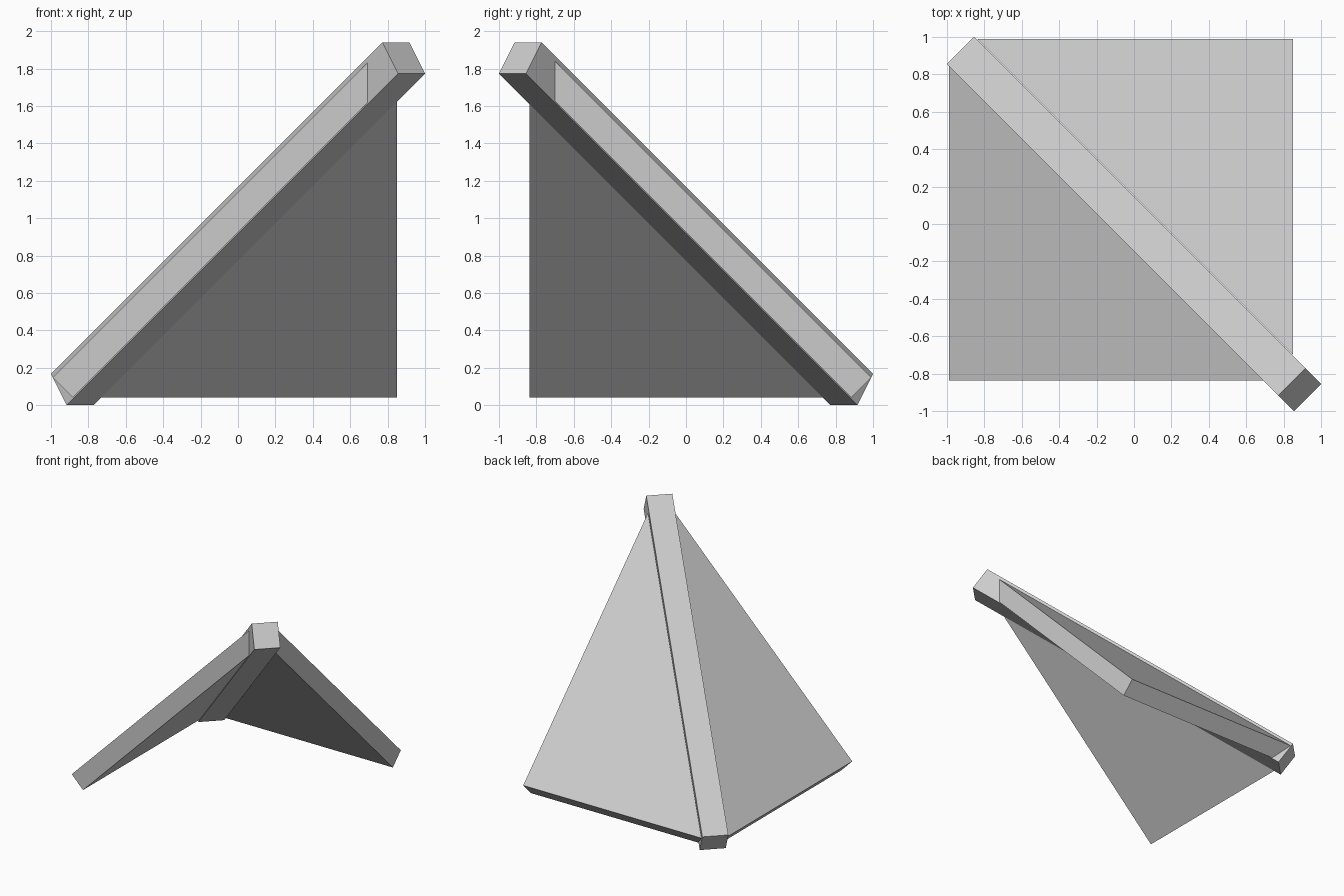
import bpy, bmesh
from mathutils import Vector, Matrix

if "Cube" in bpy.data.objects:
    bpy.data.objects.remove(bpy.data.objects["Cube"])


def make_object(name, verts):
    # Every part is a convex solid, so a hull of its corners is enough
    bm = bmesh.new()
    for v in verts:
        bm.verts.new(v)
    bmesh.ops.convex_hull(bm, input=bm.verts[:])
    bmesh.ops.dissolve_limit(bm, angle_limit=0.01, verts=bm.verts[:], edges=bm.edges[:])
    bmesh.ops.recalc_face_normals(bm, faces=bm.faces[:])
    mesh = bpy.data.meshes.new(name)
    bm.to_mesh(mesh)
    bm.free()
    obj = bpy.data.objects.new(name, mesh)
    bpy.context.collection.objects.link(obj)
    return obj


# Sloping square hip beam
along = Vector((1, -1, 1)).normalized() * 1.535
side = Vector((1, 1, 0)).normalized() * 0.1025
up = Vector((-1, 1, 2)).normalized() * 0.1025
centre = Vector((0, 0, 0.97))
make_object("hip_beam", [centre + along * a + side * b + up * c
                         for a in (-1, 1) for b in (-1, 1) for c in (-1, 1)])


def panel(name, edge, gap, swap):
    # Triangular slab: eave end square to the slope, hip side cut plumb along the beam
    verts = []
    for low, rise in ((-0.99, 1.138), (-0.883, 0.924)):
        for x, y in ((low, -edge), (low, -gap - low), (edge - gap, -edge)):
            z = x + rise
            verts.append((-y, -x, z) if swap else (x, y, z))
    make_object(name, verts)


# Two roof panels mirrored across the beam
panel("left_roof_panel", 0.837, 0.145, False)
panel("back_roof_panel", 0.85, 0.15, True)
